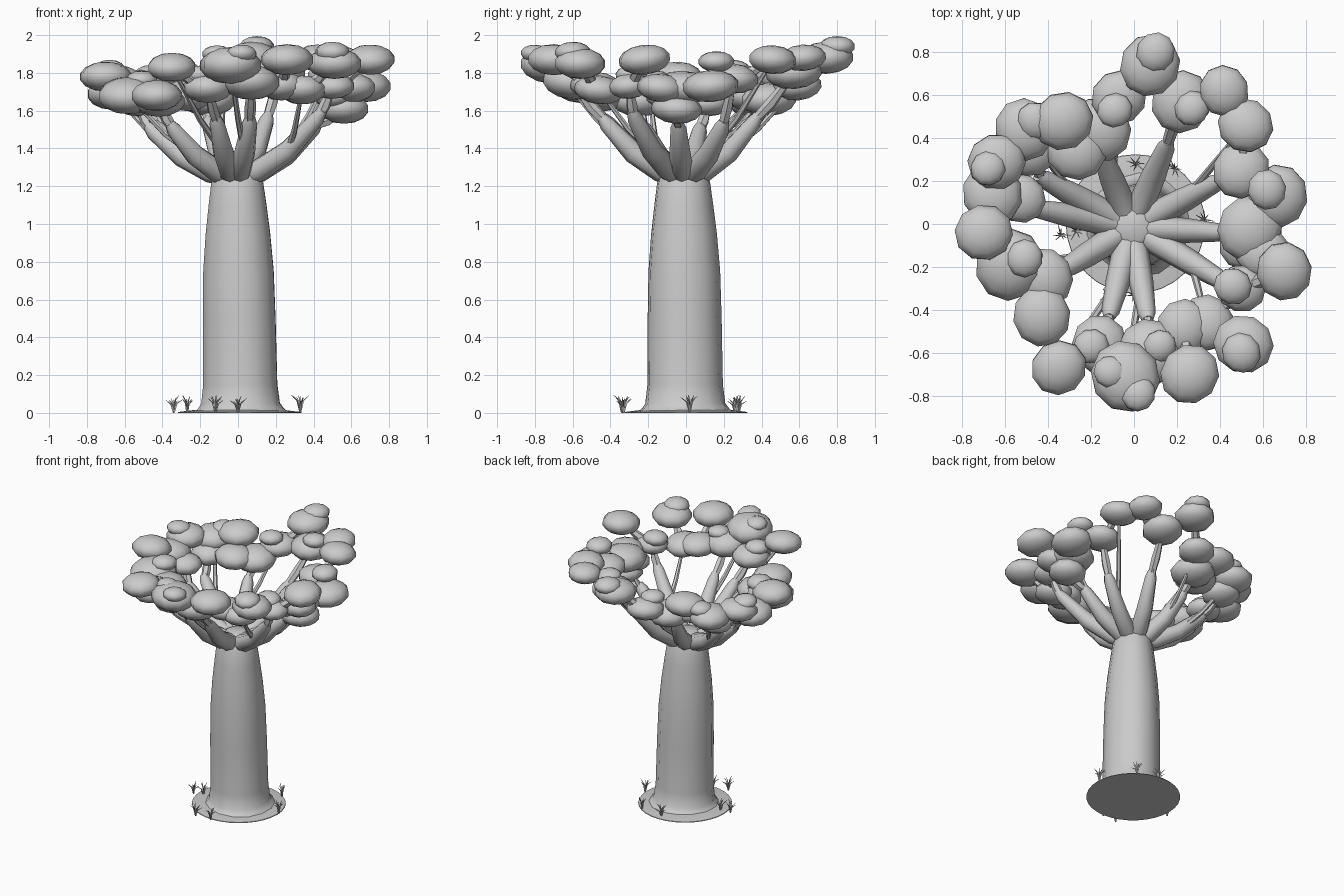
import bpy, bmesh, math, random
from mathutils import Vector, Matrix

random.seed(4)
cube = bpy.data.objects.get("Cube")
if cube:
    bpy.data.objects.remove(cube, do_unlink=True)

# One plain grey for the whole tree
grey = bpy.data.materials.new("plain_grey")
grey.use_nodes = True
colour = (0.6, 0.6, 0.6, 1)
grey.diffuse_color = colour
grey.node_tree.nodes["Principled BSDF"].inputs["Base Color"].default_value = colour


def finish(bm, name, angle=50):
    bmesh.ops.recalc_face_normals(bm, faces=bm.faces)
    mesh = bpy.data.meshes.new(name)
    bm.to_mesh(mesh)
    bm.free()
    mesh.materials.append(grey)
    obj = bpy.data.objects.new(name, mesh)
    bpy.context.collection.objects.link(obj)
    bpy.ops.object.select_all(action='DESELECT')
    obj.select_set(True)
    bpy.context.view_layer.objects.active = obj
    bpy.ops.object.shade_smooth_by_angle(angle=math.radians(angle))
    return obj


def tube(bm, points, radii, sides=8, wobble=0):
    """Capped tube through the points, with one radius per point."""
    points = [Vector(p) for p in points]
    rings = []
    for i, (p, r) in enumerate(zip(points, radii)):
        along = points[min(i + 1, len(points) - 1)] - points[max(i - 1, 0)]
        turn = along.to_track_quat('Z', 'Y')
        ring = []
        for k in range(sides):
            a = math.tau * k / sides
            rr = r * (1 + wobble * math.sin(3 * a + 1))
            ring.append(bm.verts.new(p + turn @ Vector((rr * math.cos(a), rr * math.sin(a), 0))))
        rings.append(ring)
    for low, high in zip(rings, rings[1:]):
        for k in range(sides):
            n = (k + 1) % sides
            bm.faces.new((low[k], low[n], high[n], high[k]))
    bm.faces.new(rings[0][::-1])
    bm.faces.new(rings[-1])


def leaf_clump(bm, x, y, z, r):
    """Flattened, slightly irregular low-poly ball."""
    place = (Matrix.Translation((x, y, z))
             @ Matrix.Rotation(random.uniform(-.12, .12), 4, 'X')
             @ Matrix.Rotation(random.uniform(0, math.tau), 4, 'Z')
             @ Matrix.Diagonal((r * 1.08, r * 1.02, r * .61, 1)))
    bmesh.ops.create_uvsphere(bm, u_segments=10, v_segments=7, radius=1, matrix=place)


# Ground disc
bm = bmesh.new()
tube(bm, [(.007, 0, 0), (.007, 0, .005), (.007, 0, .014)], [.325, .323, .25], 32)
finish(bm, "ground_disc", 30)

# Trunk with flared foot and a flat-topped crown where the boughs meet
profile = [(.005, .25), (.025, .23), (.05, .212), (.15, .2), (.5, .196), (.75, .19),
           (.95, .174), (1.1, .156), (1.22, .14), (1.27, .12), (1.31, .09), (1.325, .065)]
bm = bmesh.new()
tube(bm, [(.018 - .016 * z, -.005 - .007 * z, z) for z, r in profile],
     [r for z, r in profile], 14, .02)
finish(bm, "trunk")

HUB = Vector((-.013, -.014, 1.25))


def bough(name, tip, clumps):
    """Thick limb from the hub, twigs running on from its tip, leaf clumps on the twigs."""
    tip = Vector(tip)
    flat = Vector((tip.x - HUB.x, tip.y - HUB.y, 0))
    rise = Vector((0, 0, tip.z - HUB.z))
    neck = tip + flat * .07 + rise * .14
    bend = HUB + flat * .65 + rise * .45
    bm = bmesh.new()
    tube(bm, [HUB + flat * .08, HUB + flat * .3 + rise * .12, bend, tip, neck],
         [.055, .062, .057, .042, .026], 8)
    finish(bm, name + "_limb")

    twigs, leaves = bmesh.new(), bmesh.new()
    joints = [tip.lerp(neck, .4)]
    for x, y, z, r in clumps:
        leaf_clump(leaves, x, y, z, r)
        if r > .1:
            # Each twig grows from the nearest joint already in place
            end = Vector((x, y, z))
            start = min(joints, key=lambda j: (j - end).length)
            middle = start.lerp(end, .4) - Vector((0, 0, .012))
            tube(twigs, [start, middle, end], [.026, .031, .017], 6)
            joints.append(end)
    # Thin side shoot from the bend of the limb up to the second clump
    end = joints[2] if len(joints) > 2 else joints[1]
    elbow = bend.lerp(end, .45) - Vector((0, 0, .03))
    tube(twigs, [bend, elbow, end], [.02, .016, .01], 6)
    finish(twigs, name + "_twigs")
    finish(leaves, name + "_leaves", 60)


# Each clump is x, y, z, radius
bough("left", (.4, -.04, 1.51),
      [(.56, -.05, 1.61, .13), (.54, -.02, 1.72, .15), (.6, -.13, 1.72, .125),
       (.5, -.1, 1.68, .105), (.67, .13, 1.73, .14), (.62, .16, 1.86, .09)])
bough("left_back", (.38, .19, 1.51),
      [(.5, .25, 1.77, .13), (.52, .46, 1.87, .125), (.42, .62, 1.88, .115)])
bough("back_left", (.15, .36, 1.54),
      [(.22, .57, 1.8, .14), (.27, .54, 1.87, .08)])
bough("back_right", (-.15, .33, 1.52),
      [(-.16, .44, 1.66, .145), (-.07, .59, 1.73, .125), (.075, .74, 1.88, .14),
       (.1, .8, 1.94, .09), (-.09, .53, 1.8, .08)])
bough("right_back", (-.42, .21, 1.5),
      [(-.49, .35, 1.65, .125), (-.51, .44, 1.73, .14), (-.33, .48, 1.79, .135),
       (-.46, .48, 1.79, .085), (-.27, .34, 1.68, .135)])
bough("right", (-.45, .07, 1.49),
      [(-.53, .12, 1.64, .115), (-.66, .14, 1.69, .14), (-.64, .29, 1.76, .13),
       (-.68, .26, 1.82, .08), (-.7, -.04, 1.78, .13)])
bough("right_front", (-.34, -.22, 1.5),
      [(-.42, -.25, 1.65, .135), (-.58, -.19, 1.68, .16), (-.51, -.16, 1.76, .085),
       (-.43, -.43, 1.68, .135)])
bough("front_right", (-.11, -.41, 1.53),
      [(-.16, -.56, 1.72, .13), (-.2, -.57, 1.79, .08), (-.35, -.67, 1.83, .125)])
bough("front_left", (.06, -.42, 1.53),
      [(.07, -.6, 1.75, .15), (.12, -.57, 1.82, .075), (-.04, -.71, 1.84, .16),
       (-.11, -.69, 1.9, .075), (.02, -.79, 1.9, .08)])
bough("left_front", (.42, -.27, 1.56),
      [(.5, -.3, 1.73, .11), (.46, -.29, 1.79, .085), (.34, -.46, 1.71, .125),
       (.7, -.22, 1.87, .13), (.51, -.56, 1.85, .135), (.5, -.6, 1.91, .09),
       (.23, -.48, 1.73, .125), (.26, -.7, 1.87, .135)])

# Grass tufts of thin, outward-bending blades
bm = bmesh.new()
for x, y in [(-.34, -.05), (-.27, -.03), (.33, .02), (.01, .28), (.19, .26),
             (-.12, -.34), (0, -.33)]:
    for k in range(9):
        a = math.tau * k / 9 + random.uniform(-.3, .3)
        out = Vector((math.cos(a), math.sin(a), 0))
        reach, height = random.uniform(.02, .05), random.uniform(.06, .095)
        root = Vector((x, y, 0))
        tube(bm, [root, root + out * reach * .35 + Vector((0, 0, height * .7)),
                  root + out * reach + Vector((0, 0, height))], [.005, .004, .001], 3)
finish(bm, "grass_tufts")
